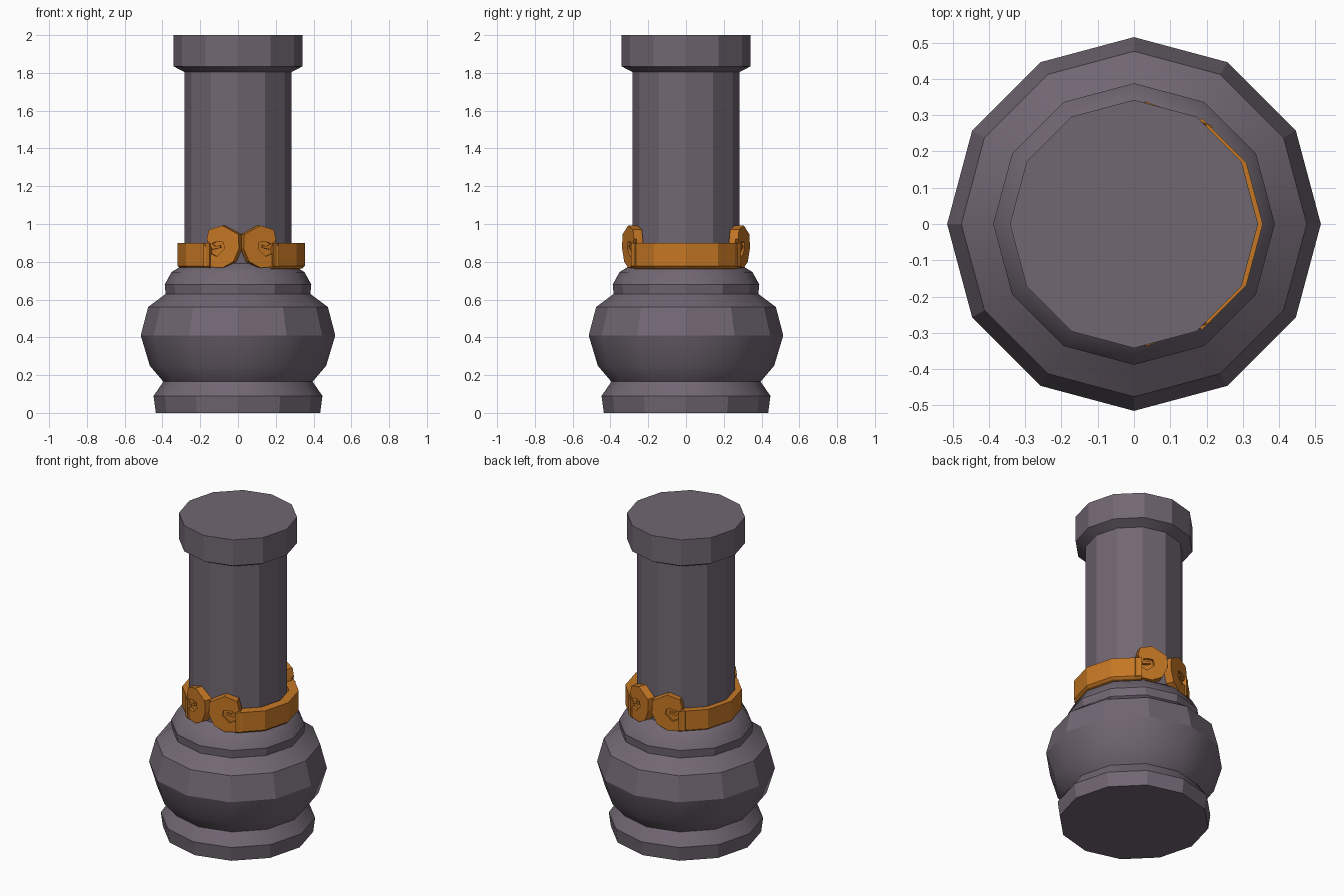
import bpy, bmesh, math
from mathutils import Vector

if "Cube" in bpy.data.objects:
    bpy.data.objects.remove(bpy.data.objects["Cube"])


def material(name, rgb):
    m = bpy.data.materials.new(name)
    m.diffuse_color = (*rgb, 1)
    m.use_nodes = True
    m.node_tree.nodes["Principled BSDF"].inputs["Base Color"].default_value = m.diffuse_color
    return m


stone = material("purple grey stone", (0.165, 0.135, 0.17))
gold = material("orange gold", (0.56, 0.185, 0.018))


def finish(name, bm, mat, smooth=None):
    bmesh.ops.recalc_face_normals(bm, faces=bm.faces[:])
    me = bpy.data.meshes.new(name)
    bm.to_mesh(me)
    bm.free()
    me.materials.append(mat)
    ob = bpy.data.objects.new(name, me)
    bpy.context.collection.objects.link(ob)
    if smooth:
        bpy.ops.object.select_all(action='DESELECT')
        ob.select_set(True)
        bpy.context.view_layer.objects.active = ob
        bpy.ops.object.shade_smooth_by_angle(angle=math.radians(smooth))
    return ob


# Twelve-sided column turned from one profile (radius, height)
profile = [(.435, 0), (.447, .09), (.395, .165), (.467, .25), (.515, .41), (.476, .56),
           (.383, .63), (.388, .68), (.352, .745), (.31, .772), (.284, .79),
           (.284, 1.805), (.342, 1.835), (.342, 2.0)]
N = 12
bm = bmesh.new()
rings = [[bm.verts.new((r * math.cos(i * math.tau / N), r * math.sin(i * math.tau / N), z))
          for i in range(N)] for r, z in profile]
for a, b in zip(rings, rings[1:]):
    for i in range(N):
        j = (i + 1) % N
        bm.faces.new((a[i], a[j], b[j], b[i]))
bm.faces.new(rings[0])
bm.faces.new(rings[-1])
finish("column", bm, stone, 29)

CX = 0.0175  # the gold bands sit slightly off centre


def prism(bm, front, back):
    """Closed solid between two matching outlines."""
    f = [bm.verts.new(p) for p in front]
    b = [bm.verts.new(p) for p in back]
    bm.faces.new(f)
    bm.faces.new(b)
    for i in range(len(f)):
        j = (i + 1) % len(f)
        bm.faces.new((f[i], f[j], b[j], b[i]))


# Scroll outlines on their own plane: u runs away from the band, w is up
disc = [(-.095, -.105), (.01, -.112), (.072, -.08), (.104, -.01), (.1, .065),
        (.01, .112), (-.065, .09), (-.078, .04)]
outer = disc + [(-.045, -.015), (.0, -.005)]
inner = [(-.095, .018), (-.062, -.035), (-.02, -.052), (.022, -.012), (.016, .022),
         (.0, .026), (-.03, .024), (-.05, .016), (-.03, .002), (-.004, .008)]


def add_scroll(bm, sy):
    a = math.radians(70)
    n = Vector((math.cos(a), sy * math.sin(a), 0))
    t = Vector((-math.sin(a), sy * math.cos(a), 0))

    def place(p, d):
        return Vector((CX, 0, .88)) + n * d + t * p[0] + Vector((0, 0, p[1]))

    # recessed backing
    prism(bm, [place(p, .308) for p in disc], [place(p, .272) for p in disc])
    # raised curl
    F = [[bm.verts.new(place(p, d)) for p in line]
         for line, d in ((outer, .322), (inner, .322), (outer, .272), (inner, .272))]
    of, inf, ob, ib = F
    for k in range(len(outer) - 1):
        bm.faces.new((of[k], of[k + 1], inf[k + 1], inf[k]))
        bm.faces.new((of[k], of[k + 1], ob[k + 1], ob[k]))
        bm.faces.new((inf[k], inf[k + 1], ib[k + 1], ib[k]))
    for k in (0, -1):
        bm.faces.new((of[k], inf[k], ib[k], ob[k]))


def band_half(name, side):
    bm = bmesh.new()
    # half band following the column's facets
    section = [(.28, .755), (.325, .766), (.3375, .778), (.3375, .9), (.28, .9)]
    rows = [[bm.verts.new((CX + r * math.cos(math.radians(d)), r * math.sin(math.radians(d)), z))
             for r, z in section] for d in (-60, -30, 0, 30, 60)]
    for a, b in zip(rows, rows[1:]):
        for i in range(5):
            j = (i + 1) % 5
            bm.faces.new((a[i], a[j], b[j], b[i]))
    bm.faces.new(rows[0])
    bm.faces.new(rows[-1])
    for sy in (-1, 1):
        add_scroll(bm, sy)
    if side < 0:
        for v in bm.verts:
            v.co.x = 2 * CX - v.co.x
    finish(name, bm, gold)


band_half("right_scroll_band", 1)
band_half("left_scroll_band", -1)
